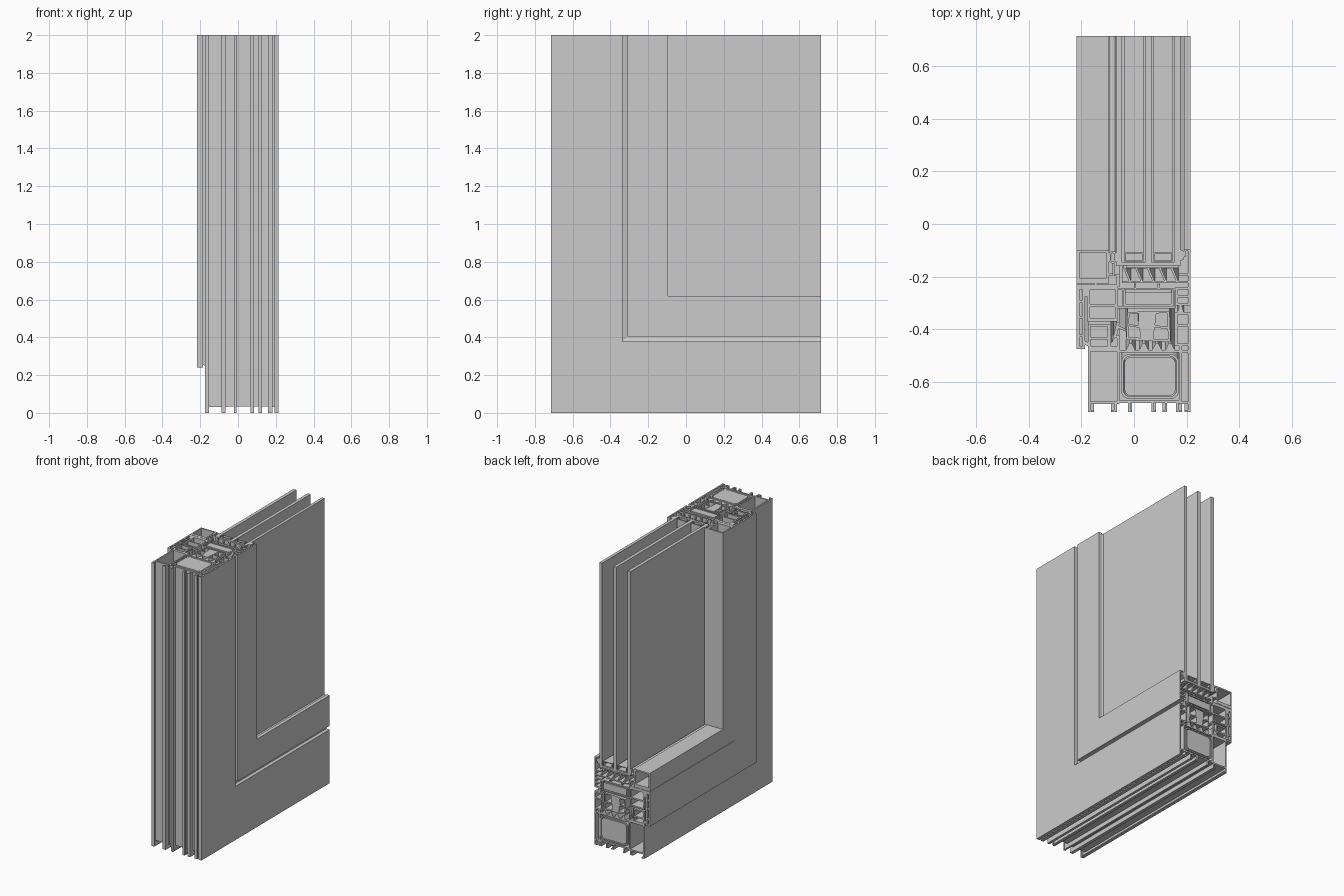
import bpy, bmesh, math

HALF, TOP = 0.715, 2.0   # half width in y, height in z
T = 0.010                # metal wall thickness


def rect(x0, x1, d0, d1):
    return [(x0, d0), (x1, d0), (x1, d1), (x0, d1)]


def rounded(x0, x1, d0, d1, r, n=5):
    pts = []
    for k, (cx, cd) in enumerate([(x1 - r, d1 - r), (x0 + r, d1 - r), (x0 + r, d0 + r), (x1 - r, d0 + r)]):
        for i in range(n + 1):
            a = math.pi / 2 * (k + i / n)
            pts.append((cx + r * math.cos(a), cd + r * math.sin(a)))
    return pts


def box(x0, x1, d0, d1, t=T, split=()):
    """Hollow chamber; split lists the depths of extra cross webs."""
    cuts = [d0 + t / 2, *split, d1 - t / 2]
    return (rect(x0, x1, d0, d1),
            [rect(x0 + t, x1 - t, a + t / 2, b - t / 2) for a, b in zip(cuts, cuts[1:])])


def bar(x0, x1, d0, d1):
    return (rect(x0, x1, d0, d1), [])


def poly(*pts):
    return (list(pts), [])


def foot(x, d, side, w=0.010, h=0.022):
    """Clip leg with a small inward hook at its end."""
    s = side
    return poly((x, 0), (x + s * h, 0), (x + s * h, 0.007), (x + s * w, 0.007), (x + s * w, d), (x, d))


def sweep(name, parts):
    """Run closed sections (x, depth) down the jamb, round the mitre and along the sill."""
    bm = bmesh.new()
    for outer, holes in parts:
        ends = ([], [])
        for loop in [outer] + holes:
            rings = [[bm.verts.new((x, d - HALF, TOP)) for x, d in loop],
                     [bm.verts.new((x, d - HALF, d)) for x, d in loop],
                     [bm.verts.new((x, HALF, d)) for x, d in loop]]
            n = len(loop)
            for a, b in zip(rings, rings[1:]):
                for i in range(n):
                    j = (i + 1) % n
                    bm.faces.new((a[i], a[j], b[j], b[i]))
            for ring, edges in zip((rings[0], rings[2]), ends):
                edges += [bm.edges.get((ring[i], ring[(i + 1) % n])) for i in range(n)]
        for edges in ends:
            bmesh.ops.triangle_fill(bm, edges=edges, use_beauty=True)
    bmesh.ops.recalc_face_normals(bm, faces=bm.faces)
    me = bpy.data.meshes.new(name)
    bm.to_mesh(me)
    bm.free()
    ob = bpy.data.objects.new(name, me)
    bpy.context.collection.objects.link(ob)
    return ob


def pane(name, x0, x1, d):
    bpy.ops.mesh.primitive_cube_add(size=1, location=((x0 + x1) / 2, d / 2, (d + TOP) / 2))
    ob = bpy.context.object
    ob.name = name
    ob.scale = (x1 - x0, 2 * HALF - d, TOP - d)


# Fixed frame: room-side metal shell, with the step hidden behind the sash
sweep("frame_inner_shell", [
    box(-0.175, -0.055, 0.03, 0.24),
    foot(-0.175, 0.03, 1), foot(-0.065, 0.03, -1),
    box(-0.175, -0.09, 0.24, 0.335, split=(0.28,)),
    bar(-0.09, -0.055, 0.24, 0.25), bar(-0.065, -0.055, 0.25, 0.29),
    bar(-0.08, -0.065, 0.282, 0.29),
])

# Fixed frame: weather-side metal shell
sweep("frame_outer_shell", [
    box(0.172, 0.215, 0.03, 0.235),
    foot(0.215, 0.03, -1), foot(0.160, 0.045, 1),
    bar(0.160, 0.172, 0.035, 0.045),
    box(0.155, 0.215, 0.25, 0.378, split=(0.33,)),
    bar(0.205, 0.215, 0.235, 0.25), bar(0.172, 0.182, 0.235, 0.25),
])

# Frame thermal break strips with clip legs and small ribs
strip = [bar(-0.055, 0.172, 0.034, 0.044), bar(-0.055, 0.172, 0.226, 0.236)]
strip += [foot(-0.022, 0.034, 1, 0.009, 0.014), foot(0.066, 0.034, 1, 0.009, 0.018),
          foot(0.126, 0.034, -1, 0.009, 0.018)]
for x in (-0.03, 0.02, 0.07, 0.12):
    strip.append(poly((x, 0.236), (x + 0.035, 0.236), (x + 0.022, 0.262), (x + 0.012, 0.262)))
sweep("frame_thermal_strips", strip)

# Insulated core of the frame
sweep("frame_core_sleeve", [(rounded(-0.048, 0.170, 0.05, 0.220, 0.03),
                             [rounded(-0.040, 0.162, 0.058, 0.212, 0.026)])])
sweep("frame_core_foam", [(rounded(-0.036, 0.158, 0.062, 0.208, 0.024), [])])

# Sash: room-side metal shell with its overlapping lip
sweep("sash_inner_shell", [
    box(-0.218, -0.186, 0.24, 0.475, split=(0.29, 0.36, 0.42)),
    box(-0.178, -0.062, 0.345, 0.475, split=(0.405,)),
    bar(-0.186, -0.178, 0.440, 0.475),
    bar(-0.218, -0.055, 0.475, 0.485),
    bar(-0.150, -0.140, 0.485, 0.505), bar(-0.066, -0.056, 0.485, 0.525),
    bar(-0.076, -0.066, 0.517, 0.525),
])

# Sash: weather-side metal shell and glazing lip
sweep("sash_outer_shell", [
    box(0.158, 0.215, 0.405, 0.475, split=(0.44,)),
    bar(0.205, 0.215, 0.475, 0.620),
    bar(0.190, 0.205, 0.612, 0.620), bar(0.190, 0.197, 0.590, 0.612),
    bar(0.170, 0.205, 0.520, 0.528),
])

# Sash thermal break strips and insulation
sweep("sash_thermal_strips", [
    bar(-0.062, 0.158, 0.463, 0.472), bar(-0.062, 0.158, 0.394, 0.402),
    bar(-0.046, -0.039, 0.402, 0.463), bar(0.148, 0.155, 0.402, 0.463),
    bar(0.00, 0.008, 0.472, 0.486), bar(0.09, 0.098, 0.472, 0.486),
])
sweep("sash_foam", [(rounded(-0.035, 0.145, 0.408, 0.457, 0.008, 3), [])])

# Central seal between frame and sash, a row of slanted chambers
seal = [([(-0.03, 0.275), (0.14, 0.265), (0.135, 0.385), (-0.025, 0.380)],
         [[(-0.02, 0.335), (0.015, 0.328), (0.018, 0.374), (-0.017, 0.372)],
          [(-0.02, 0.284), (0.025, 0.282), (0.020, 0.320), (-0.02, 0.327)],
          [(0.075, 0.278), (0.130, 0.275), (0.128, 0.315), (0.078, 0.322)],
          [(0.080, 0.330), (0.128, 0.324), (0.126, 0.377), (0.085, 0.375)]])]
seal += [poly((-0.062, 0.320), (-0.03, 0.305), (-0.03, 0.314), (-0.062, 0.330)),
         poly((-0.085, 0.262), (-0.062, 0.300), (-0.055, 0.340), (-0.066, 0.340))]
sweep("central_seal", seal)

# Edge seals closing the frame to sash gaps
sweep("gap_seals", [
    poly((0.165, 0.378), (0.190, 0.378), (0.182, 0.405), (0.172, 0.405)),
    poly((-0.186, 0.255), (-0.175, 0.250), (-0.175, 0.265), (-0.186, 0.270)),
])

# Rebate under the glass, carrying slanted insulating fins
fins = [bar(-0.045, 0.205, 0.490, 0.498)]
for i in range(5):
    x = -0.02 + 0.045 * i
    fins.append(poly((x, 0.498), (x + 0.009, 0.498), (x - 0.011, 0.545), (x - 0.020, 0.545)))
fins.append(bar(-0.03, 0.17, 0.545, 0.552))
sweep("glazing_rebate", fins)

# Glazing bead on the room side
sweep("glazing_bead", [
    (rect(-0.218, -0.095, 0.488, 0.615), [rect(-0.208, -0.105, 0.510, 0.605)]),
    bar(-0.095, -0.080, 0.520, 0.528),
])

# Glass gaskets
sweep("glass_gaskets", [
    (rounded(-0.095, -0.068, 0.565, 0.612, 0.012, 4), [rounded(-0.089, -0.074, 0.573, 0.604, 0.007, 4)]),
    poly((0.176, 0.575), (0.190, 0.580), (0.190, 0.612), (0.176, 0.618)),
])

# Triple glazing and its spacers
for i, (a, b) in enumerate([(-0.068, -0.045), (0.044, 0.067), (0.155, 0.176)]):
    pane(f"glass_pane_{i + 1}", a, b, 0.555)
for i, (a, b) in enumerate([(-0.045, 0.044), (0.067, 0.155)]):
    sweep(f"glass_spacer_{i + 1}", [box(a + 0.008, b - 0.008, 0.572, 0.606, 0.005),
                                    bar(a, b, 0.557, 0.570)])
